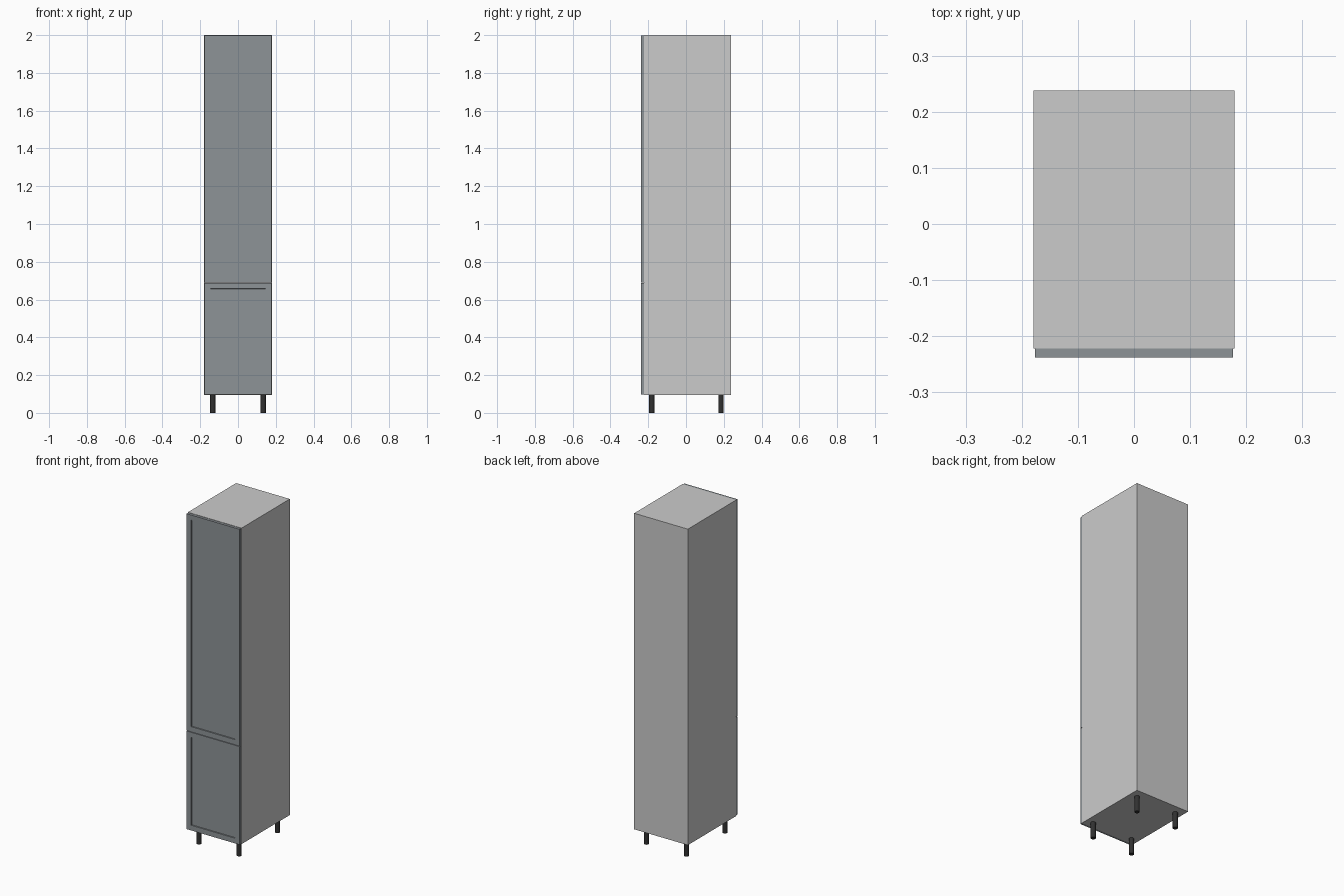
import bpy, bmesh

if "Cube" in bpy.data.objects:
    bpy.data.objects.remove(bpy.data.objects["Cube"])

W, T = 0.179, 0.016            # half width, board thickness
Y0, Y1 = -0.222, 0.238         # carcass front and back
Z0, Z1 = 0.095, 2.0            # carcass bottom and top
SPLIT = 0.69                   # height of the gap between doors


def material(name, rgb):
    m = bpy.data.materials.new(name)
    m.diffuse_color = (*rgb, 1)
    m.use_nodes = True
    m.node_tree.nodes["Principled BSDF"].inputs["Base Color"].default_value = m.diffuse_color
    return m


def finish(bm, name, mat=None):
    mesh = bpy.data.meshes.new(name)
    bm.to_mesh(mesh)
    bm.free()
    ob = bpy.data.objects.new(name, mesh)
    bpy.context.collection.objects.link(ob)
    if mat:
        mesh.materials.append(mat)
    return ob


def box_bm(lo, hi):
    bm = bmesh.new()
    bmesh.ops.create_cube(bm, size=1)
    for v in bm.verts:
        v.co = [hi[i] if v.co[i] > 0 else lo[i] for i in range(3)]
    return bm


def board(name, lo, hi):
    return finish(box_bm(lo, hi), name)


def door(name, z0, z1, mat):
    # slab with a framed, slightly sunken centre panel
    bm = box_bm((-0.1765, -0.238, z0), (0.1765, Y0, z1))
    bm.normal_update()
    front = min(bm.faces, key=lambda f: f.calc_center_median().y)
    bmesh.ops.inset_region(bm, faces=[front], thickness=0.044)
    bmesh.ops.inset_region(bm, faces=[front], thickness=0.001)
    for v in front.verts:
        v.co.y += 0.006
    return finish(bm, name, mat)


door_grey = material("door_grey", (0.27, 0.295, 0.31))
leg_black = material("leg_black", (0.03, 0.03, 0.03))

# carcass boards
for side, s in (("left", -1), ("right", 1)):
    xs = sorted((s * W, s * (W - T)))
    board(side + "_side", (xs[0], Y0, Z0), (xs[1], Y1, Z1))
inner = W - T
board("top_board", (-inner, Y0, Z1 - T), (inner, Y1, Z1))
board("bottom_board", (-inner, Y0, Z0), (inner, Y1, Z0 + T))
board("back_board", (-inner, Y1 - 0.004, Z0 + T), (inner, Y1, Z1 - T))
board("fixed_shelf", (-inner, Y0, SPLIT - T / 2), (inner, Y1 - 0.004, SPLIT + T / 2))

# doors
door("lower_door", Z0 + 0.002, SPLIT - 0.0015, door_grey)
door("upper_door", SPLIT + 0.0015, Z1 - 0.002, door_grey)

# legs
for x, side in ((-0.134, "left"), (0.134, "right")):
    for y, end in ((-0.181, "front"), (0.185, "back")):
        bpy.ops.mesh.primitive_cylinder_add(
            vertices=24, radius=0.014, depth=Z0, location=(x, y, Z0 / 2))
        leg = bpy.context.object
        leg.name = f"{end}_{side}_leg"
        leg.data.materials.append(leg_black)
        bpy.ops.object.shade_smooth_by_angle()
